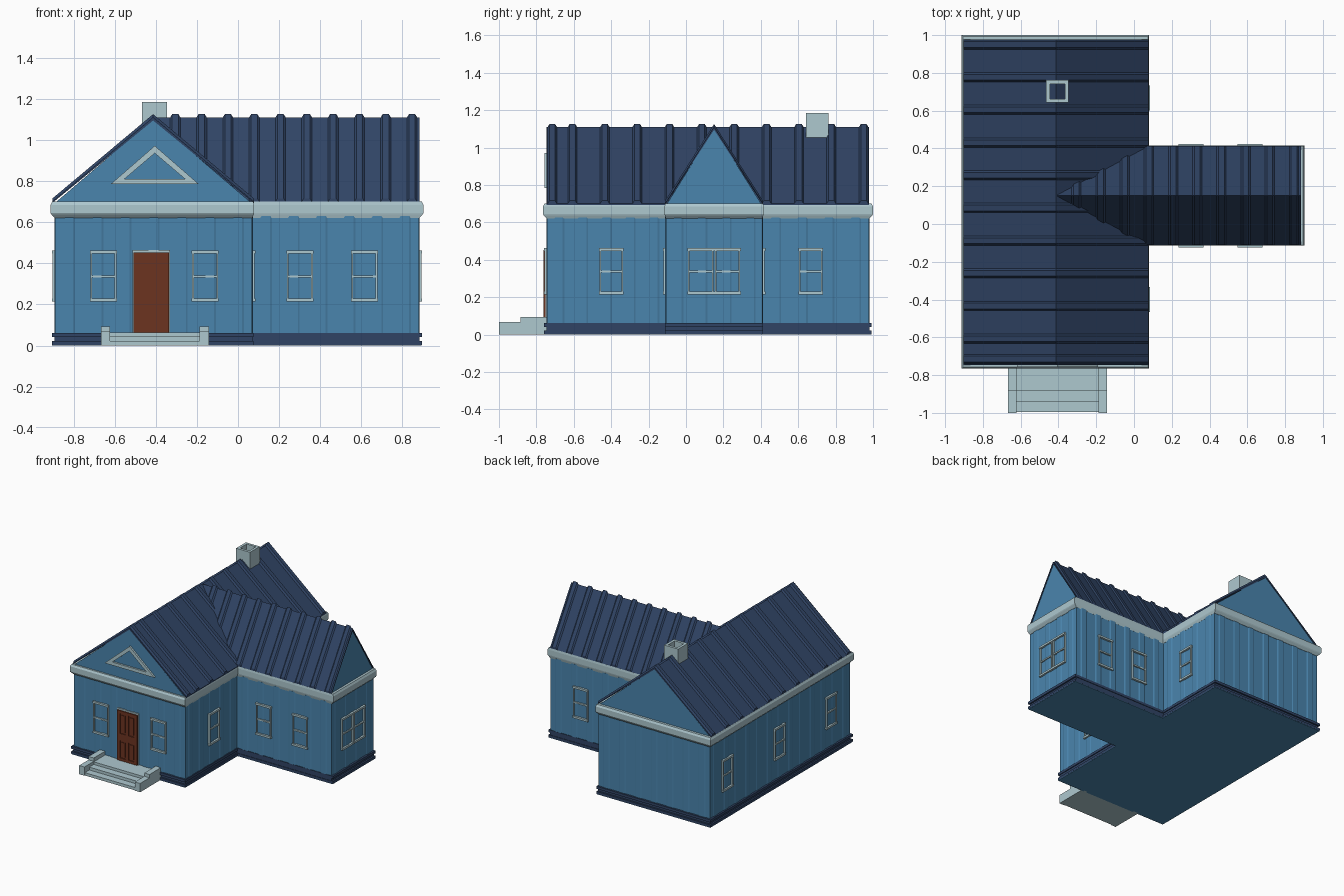
import bpy, bmesh, math
from mathutils import Matrix, Vector

if "Cube" in bpy.data.objects:
    bpy.data.objects.remove(bpy.data.objects["Cube"])


def srgb(name, r, g, b):
    m = bpy.data.materials.new(name)
    lin = [(c / 255 / 12.92 if c < 11 else ((c / 255 + .055) / 1.055) ** 2.4) for c in (r, g, b)]
    m.diffuse_color = (*lin, 1)
    m.use_nodes = True
    m.node_tree.nodes["Principled BSDF"].inputs["Base Color"].default_value = m.diffuse_color
    return m


BLUE = srgb("wall blue", 74, 133, 174)
NAVY = srgb("roof navy", 48, 68, 101)
TRIM = srgb("pale trim", 174, 200, 207)
BROWN = srgb("door brown", 108, 51, 32)


def finish(name, bm, mat, M=None):
    bmesh.ops.recalc_face_normals(bm, faces=bm.faces)
    me = bpy.data.meshes.new(name)
    bm.to_mesh(me)
    bm.free()
    me.materials.append(mat)
    ob = bpy.data.objects.new(name, me)
    if M:
        ob.matrix_world = M
    bpy.context.collection.objects.link(ob)
    return ob


def add_loft(bm, loops, caps=True):
    rings = [[bm.verts.new(p) for p in lp] for lp in loops]
    n = len(rings[0])
    for a, b in zip(rings, rings[1:]):
        for i in range(n):
            bm.faces.new((a[i], a[(i + 1) % n], b[(i + 1) % n], b[i]))
    if caps:
        bm.faces.new(rings[0][::-1])
        bm.faces.new(rings[-1])


def loft(name, loops, mat, caps=True, M=None):
    bm = bmesh.new()
    add_loft(bm, loops, caps)
    return finish(name, bm, mat, M)


def rect(x0, x1, y0, y1, z):
    return [(x0, y0, z), (x1, y0, z), (x1, y1, z), (x0, y1, z)]


def boxes(name, items, mat, M=None):
    # each item: x0, x1, y0, y1, z0, z1
    bm = bmesh.new()
    for x0, x1, y0, y1, z0, z1 in items:
        add_loft(bm, [rect(x0, x1, y0, y1, z0), rect(x0, x1, y0, y1, z1)])
    return finish(name, bm, mat, M)


# T-shaped house plan
X0, X1, X2 = -.89, .068, .88
Y0, Y1, W0, W1 = -.743, .978, -.108, .408
RX, RY = -.413, .15          # ridge lines
EAVE, RIDGE = .70, 1.11


def plan(z, d):
    a, b = X1 + d * .5, d * .3
    return [(X0 - d, Y0 - d, z), (a, Y0 - d, z), (a, W0 - b, z), (X2 + d, W0 - b, z),
            (X2 + d, W1 + b, z), (a, W1 + b, z), (a, Y1 + d, z), (X0 - d, Y1 + d, z)]


def plan_loft(name, levels, mat):
    return loft(name, [plan(z, d) for z, d in levels], mat)


plan_loft("walls", [(0, 0), (.69, 0)], BLUE)
plan_loft("floor_underside", [(0, .014), (.004, .014)], BLUE)
plan_loft("foundation", [(.004, .015), (.022, .015), (.022, .003), (.042, .003),
                         (.042, .015), (.062, .015)], NAVY)
plan_loft("cornice", [(.62, .002), (.638, .018), (.645, .022), (.685, .022), (.70, .014)], TRIM)

# Gable ends
loft("main_gables", [[(X0 - .005, y, EAVE - .01), (X1 + .002, y, EAVE - .01), (RX, y, RIDGE - .008)]
                     for y in (Y0, Y1 - .005)], BLUE)
loft("wing_gable", [[(x, W0, EAVE - .01), (x, W1, EAVE - .01), (RY, RY, 0)][:2] + [(x, RY, RIDGE - .008)]
                    for x in (RX, X2 - .004)], BLUE)


# Ribbed metal roofs: a chevron swept along the ridge and raised at every rib
def roof(name, start, end, ribs, mid, half, swap):
    stations = [(start, 0)]
    for c in sorted(ribs):
        stations += [(max(c - .025, start + .001), 0), (c - .015, .016), (c + .015, .016),
                     (min(c + .025, end - .001), 0)]
    stations.append((end, 0))
    loops = []
    for s, up in stations:
        e, r = EAVE + up, RIDGE + up
        prof = [(mid - half, e), (mid, r), (mid + half, e),
                (mid + half, EAVE - .006), (mid, RIDGE - .015), (mid - half, EAVE - .006)]
        loops.append([(s, u, z) if swap else (u, s, z) for u, z in prof])
    return loft(name, loops, NAVY)


roof("main_roof", -.746, .978, [.95 - .173 * i for i in range(10)] + [-.715], RX, .49, False)
roof("wing_roof", -.405, .883, [.847 - .128 * i for i in range(10)], RY, .262, True)

# Chimney, open at the top
loft("chimney", [rect(-.466, -.346, .642, .762, 1.0), rect(-.466, -.346, .642, .762, 1.185),
                 rect(-.446, -.366, .662, .742, 1.185), rect(-.446, -.366, .662, .742, 1.0)],
     TRIM, caps=False)


# Wall frames: local x runs along the wall, local -y points outward
def wall(x, y, deg):
    return Matrix.Translation(Vector((x, y, 0))) @ Matrix.Rotation(math.radians(deg), 4, 'Z')


FRONT, BACK = wall(0, Y0, 0), wall(0, Y1, 180)
LEFT, RIGHT = wall(X0, 0, -90), wall(X1, 0, 90)
WING_F, WING_B, WING_E = wall(0, W0, 0), wall(0, W1, 180), wall(X2, 0, 90)


# Shallow vertical siding ribs
def siding(name, M, a, b):
    bm = bmesh.new()
    n = max(1, round((b - a) / .128))
    for i in range(n):
        c = a + (i + .5) * (b - a) / n
        prof = [(c - .034, .002), (c - .02, -.004), (c + .02, -.004), (c + .034, .002)]
        add_loft(bm, [[(u, d, z) for u, d in prof] for z in (.06, .63)])
    finish(name, bm, BLUE, M)


siding("siding_front", FRONT, X0, X1)
siding("siding_back", BACK, -X1, -X0)
siding("siding_left", LEFT, -Y1, -Y0)
siding("siding_right_front", RIGHT, Y0, W0)
siding("siding_right_back", RIGHT, W1, Y1)
siding("siding_wing_front", WING_F, X1, X2)
siding("siding_wing_back", WING_B, -X2, -X1)
siding("siding_wing_end", WING_E, W0, W1)


# Sash windows: open frame with a middle bar
def window(name, M, c, w=.132):
    a, b, t = c - w / 2, c + w / 2, .011
    boxes(name, [(a + .003, a + t, -.013, .002, .22, .455), (b - t, b - .003, -.013, .002, .22, .455),
                 (a, b, -.016, .002, .215, .23), (a, b, -.016, .002, .447, .462),
                 (a + t, b - t, -.011, .002, .331, .342)], TRIM, M)


for name, M, centres in (("front_window", FRONT, (-.655, -.16)),
                         ("wing_front_window", WING_F, (.301, .615)),
                         ("wing_back_window", WING_B, (-.301, -.615)),
                         ("right_window", RIGHT, (-.40, .667)),
                         ("left_window", LEFT, (-.77, -.13, .505)),
                         ("wing_end_window", WING_E, (.078, .222))):
    for c in centres:
        window(name, M, c, .142 if M is WING_E else .132)

# Front door: slab, raised rails and stiles, pale surround
L, R = -.508, -.336
boxes("door_surround", [(L - .005, R + .005, -.009, .002, .062, .464)], TRIM, FRONT)
boxes("door_slab", [(L, R, -.011, .002, .062, .452)], BROWN, FRONT)
boxes("door_rails", [(L, L + .025, -.018, 0, .062, .452), (R - .025, R, -.018, 0, .062, .452),
                     (-.434, -.41, -.018, 0, .062, .452), (L, R, -.018, 0, .43, .452),
                     (L, R, -.018, 0, .22, .275), (L, R, -.018, 0, .062, .085)], BROWN, FRONT)
boxes("door_panels", [(c - .017, c + .017, -.015, 0, z0, z1) for c in (-.4585, -.3855)
                      for z0, z1 in ((.098, .208), (.288, .418))], BROWN, FRONT)

# Triangular gable trim
tri_out = [(-.62, .785), (-.19, .785), (-.405, .972)]
tri_in = [(-.553, .81), (-.257, .81), (-.405, .936)]
loft("gable_trim", [[(x, y, z) for x, z in t] for t, y in
                    ((tri_out, Y0 + .002), (tri_out, -.757), (tri_in, -.757), (tri_in, Y0 + .002))],
     TRIM, caps=False)

# Front steps with stepped cheek walls
boxes("front_steps", [(-.64, -.165, -.995, -.74, 0, .022), (-.64, -.165, -.94, -.74, 0, .044),
                      (-.64, -.165, -.885, -.74, 0, .064)], TRIM)
for n, a in (("left", -.667), ("right", -.187)):
    boxes(n + "_step_cheek", [(a, a + .045, -1, -.885, 0, .068), (a, a + .045, -.885, -.745, 0, .094)], TRIM)
